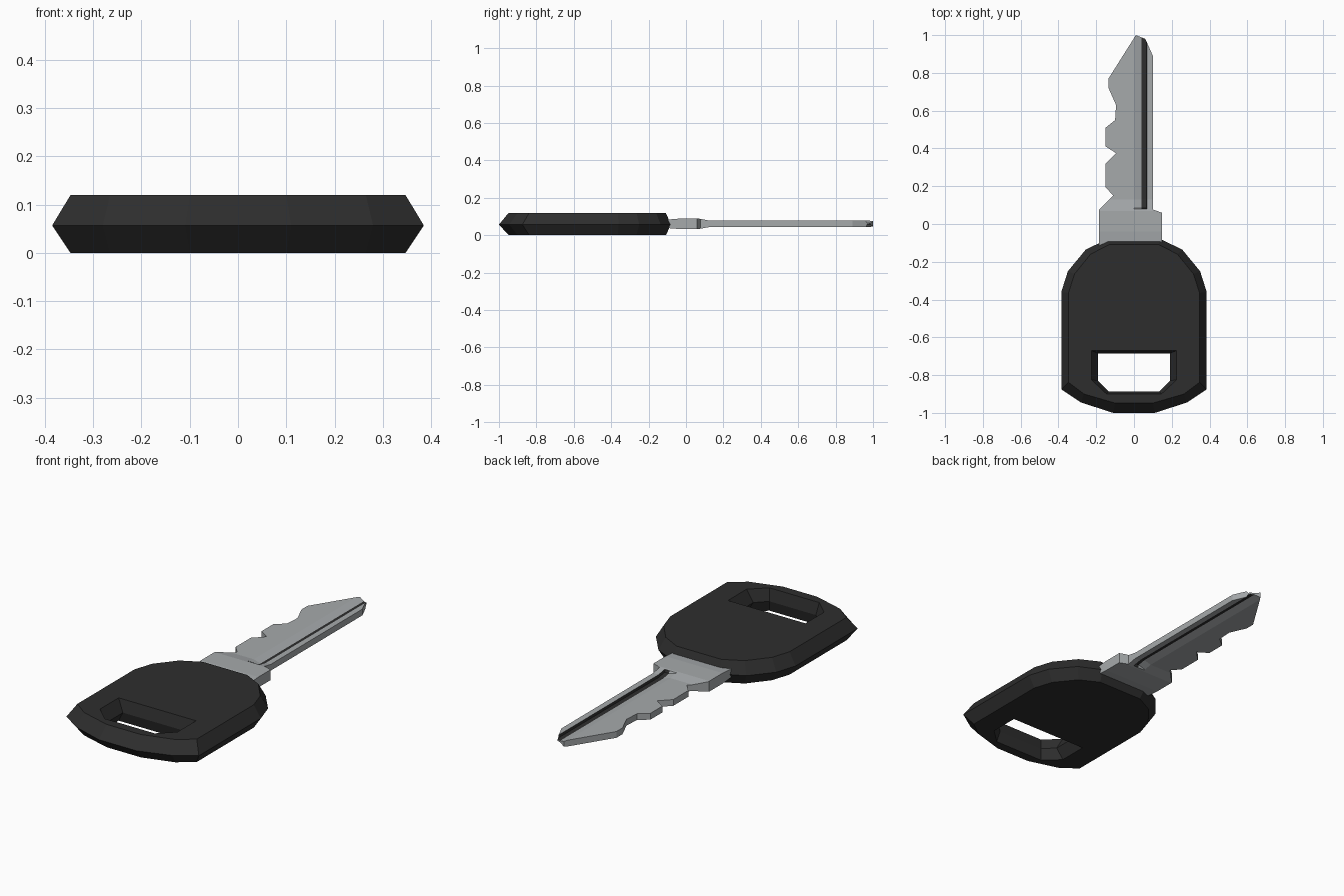
import bpy, bmesh

if "Cube" in bpy.data.objects:
    bpy.data.objects.remove(bpy.data.objects["Cube"])


def material(name, rgb):
    m = bpy.data.materials.new(name)
    m.diffuse_color = (*rgb, 1)
    m.use_nodes = True
    m.node_tree.nodes["Principled BSDF"].inputs["Base Color"].default_value = m.diffuse_color
    return m


BLACK = material("black plastic", (0.027, 0.027, 0.027))
STEEL = material("steel grey", (0.38, 0.40, 0.41))


def finish(bm, name, mats):
    bmesh.ops.recalc_face_normals(bm, faces=bm.faces)
    mesh = bpy.data.meshes.new(name)
    bm.to_mesh(mesh)
    bm.free()
    for m in mats:
        mesh.materials.append(m)
    ob = bpy.data.objects.new(name, mesh)
    bpy.context.collection.objects.link(ob)
    return ob


def mirrored(half):
    """Close a right-hand half outline by mirroring it in x."""
    return half + [(-x, y) for x, y in reversed(half)]


def ring(bm, pts, z):
    return [bm.verts.new((x, y, z)) for x, y in pts]


def bridge(bm, a, b):
    for i in range(len(a)):
        j = (i + 1) % len(a)
        bm.faces.new((a[i], a[j], b[j], b[i]))


# Key head: bevelled slab with a waisted hole
rim = mirrored([(0.14, -0.08), (0.255, -0.135), (0.35, -0.25), (0.385, -0.36),
                (0.385, -0.875), (0.28, -0.945), (0.11, -1.0)])
flat = mirrored([(0.13, -0.108), (0.23, -0.16), (0.315, -0.265), (0.347, -0.365),
                 (0.347, -0.838), (0.265, -0.9), (0.10, -0.948)])
hole_wide = mirrored([(0.225, -0.67), (0.225, -0.825), (0.145, -0.9)])
hole_waist = mirrored([(0.19, -0.685), (0.19, -0.83), (0.135, -0.886)])

bm = bmesh.new()
MID, TOP = 0.057, 0.12
outer = ring(bm, rim, MID)
inner = ring(bm, hole_waist, MID)
for z in (0, TOP):
    edge, hole = ring(bm, flat, z), ring(bm, hole_wide, z)
    bridge(bm, outer, edge)
    bridge(bm, inner, hole)
    loops = [bm.edges.get((r[i - 1], r[i])) for r in (edge, hole) for i in range(len(r))]
    bmesh.ops.triangle_fill(bm, edges=loops, use_beauty=True, normal=(0, 0, 1))
finish(bm, "key_head", [BLACK])

# Blade: toothed outline cut into strips, then given thickness and grooves
outline = [(0.01, 1.0), (0.06, 0.98), (0.10, 0.89), (0.10, 0.077), (0.147, 0.06),
           (0.147, -0.12), (-0.185, -0.12), (-0.185, 0.075), (-0.11, 0.15),
           (-0.15, 0.195), (-0.15, 0.32), (-0.095, 0.375), (-0.15, 0.41),
           (-0.15, 0.51), (-0.10, 0.55), (-0.095, 0.63), (-0.135, 0.72), (-0.135, 0.77)]
GROOVE_X = (0.0, 0.04, 0.065, 0.068)
plan = bmesh.new()
plan.faces.new(ring(plan, outline, 0))
cuts = [((x, 0, 0), (1, 0, 0)) for x in GROOVE_X]
cuts += [((0, y, 0), (0, 1, 0)) for y in (-0.04, 0.07, 0.08, 0.085, 0.13)]
for co, no in cuts:
    bmesh.ops.bisect_plane(plan, geom=plan.verts[:] + plan.edges[:] + plan.faces[:],
                           plane_co=co, plane_no=no, dist=1e-5)


def lerp(v, stops):
    """Piecewise linear lookup."""
    if v <= stops[0][0]:
        return stops[0][1]
    for (a, p), (b, q) in zip(stops, stops[1:]):
        if v <= b:
            return p + (q - p) * (v - a) / (b - a)
    return stops[-1][1]


def half_thickness(x, y):
    body = lerp(y, [(-0.12, 0.021), (-0.04, 0.0275), (0.07, 0.0275), (0.13, 0.0165)])
    groove = lerp(x, list(zip(GROOVE_X, (0, 0.012, 0.012, 0))))
    return body - groove * lerp(y, [(0.08, 0), (0.085, 1)])


bm = bmesh.new()
sides = []
for s in (1, -1):
    sides.append({v: bm.verts.new((v.co.x, v.co.y, 0.061 + s * half_thickness(v.co.x, v.co.y)))
                  for v in plan.verts})
    for f in plan.faces:
        c = f.calc_center_median()
        new = bm.faces.new([sides[-1][v] for v in f.verts])
        # dark groove floor
        new.material_index = int(GROOVE_X[1] < c.x < GROOVE_X[3] and c.y > 0.08)
for e in plan.edges:
    if e.is_boundary:
        a, b = e.verts
        bm.faces.new((sides[0][a], sides[0][b], sides[1][b], sides[1][a]))
plan.free()
finish(bm, "key_blade", [STEEL, BLACK])
